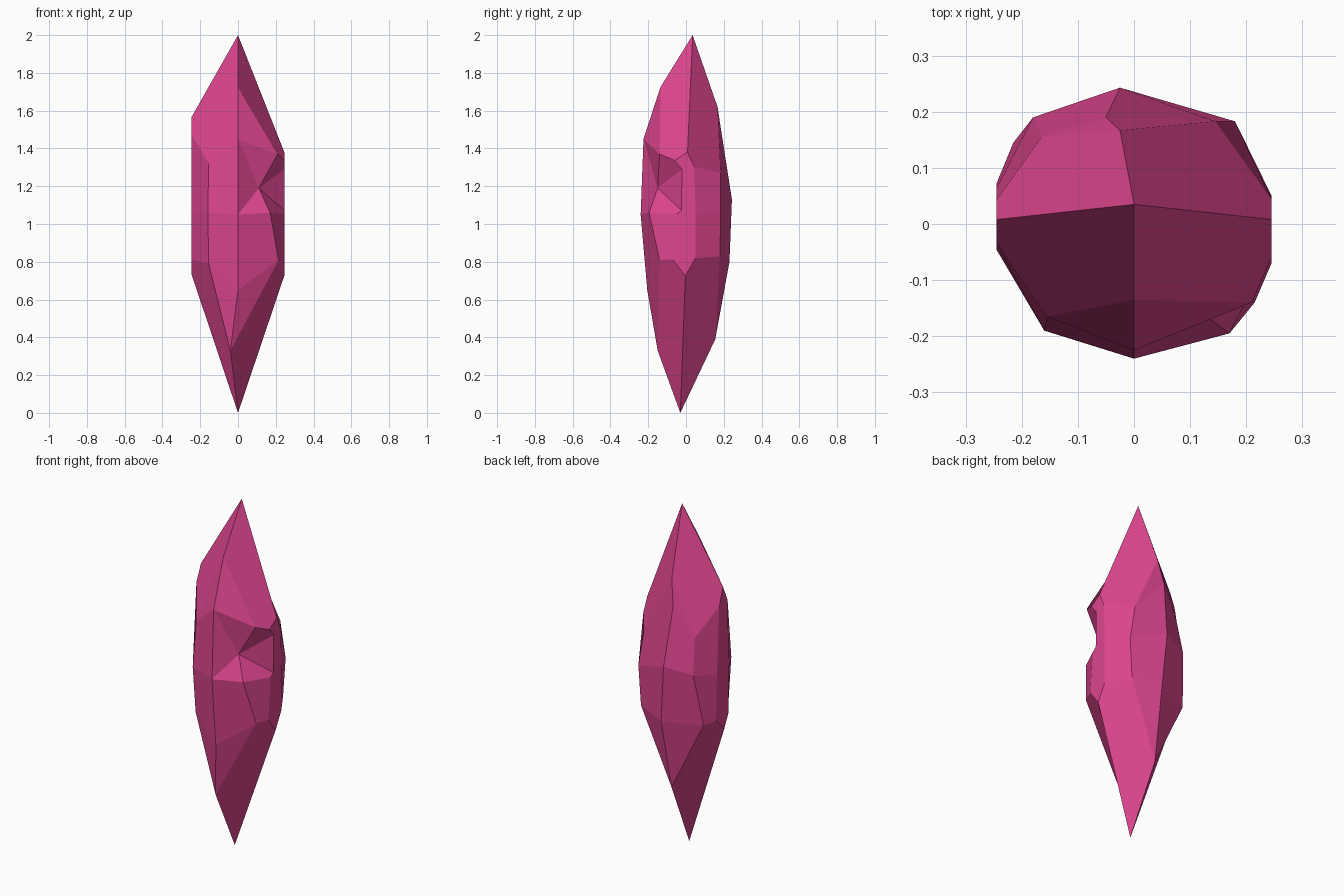
import bpy, bmesh
from mathutils import Vector

if "Cube" in bpy.data.objects:
    bpy.data.objects.remove(bpy.data.objects["Cube"])

pink = bpy.data.materials.new("crystal pink")
pink.diffuse_color = (0.72, 0.06, 0.27, 1)
pink.use_nodes = True
pink.node_tree.nodes["Principled BSDF"].inputs["Base Color"].default_value = pink.diffuse_color

# Facet corners, going round: front, front right, right, back right, back, back left, left, front left
upper = [(0, -.225, 1.45), (.21, -.14, 1.37), (.273, .005, 1.31), (.145, .183, 1.27),
         (-.05, .19, 1.47), (-.165, .155, 1.30), (-.272, .005, 1.52), (-.155, -.165, 1.32)]
middle = [(0, -.24, 1.05), (.17, -.195, 1.06), (.27, 0, 1.05), (.18, .183, 1.06),
          (-.025, .243, 1.13), (-.18, .19, 1.10), (-.275, .005, 1.06), (-.16, -.19, 1.06)]
lower = [(0, -.205, .65), (.215, -.14, .81), (.275, 0, .815), (.165, .18, .83),
         (0, .23, .80), (-.215, .145, .80), (-.275, 0, .82), (-.155, -.17, .79)]

bm = bmesh.new()
rings = [[bm.verts.new(p) for p in ring] for ring in (upper, middle, lower)]
dent = bm.verts.new((.11, -.15, 1.19))

# Body facets, with a chipped dent on the front right corner
for top, bottom in zip(rings, rings[1:]):
    for i in range(8):
        j = (i + 1) % 8
        a, b, c, d = top[i], top[j], bottom[j], bottom[i]
        if top is rings[0] and i == 0:
            for tri in ((a, b, dent), (a, dent, d), (dent, c, d)):
                bm.faces.new(tri)
        elif top is rings[0] and i == 1:
            for tri in ((a, b, dent), (dent, b, c), (dent, c, d)):
                bm.faces.new(tri)
        else:
            bm.faces.new((a, b, c, d))


def point(ring, tip, front, back):
    """Pointed end: a front and a back ridge running up to the tip."""
    tip = bm.verts.new(tip)
    for centre, pos in ((0, front), (4, back)):
        ridge = bm.verts.new(pos)
        for s in (1, -1):
            diag, side = ring[(centre + s) % 8], ring[(centre + 2 * s) % 8]
            bm.faces.new((ridge, ring[centre], diag))
            bm.faces.new((tip, ridge, diag, side))


point(rings[0], (0, .035, 2), (0, -.135, 1.725), (-.025, .167, 1.62))
point(rings[2], (0, -.03, 0), (-.04, -.15, .33), (-.015, .155, .39))
bmesh.ops.recalc_face_normals(bm, faces=bm.faces)

# Flat cuts on the left and right sides
for s in (1, -1):
    bmesh.ops.bisect_plane(bm, geom=bm.verts[:] + bm.edges[:] + bm.faces[:],
                           plane_co=Vector((s * .245, 0, 0)), plane_no=Vector((s, 0, 0)),
                           clear_outer=True)
    rim = [e for e in bm.edges if e.is_boundary]
    bmesh.ops.holes_fill(bm, edges=rim, sides=0)
bmesh.ops.recalc_face_normals(bm, faces=bm.faces)

mesh = bpy.data.meshes.new("crystal_shard")
bm.to_mesh(mesh)
bm.free()
mesh.materials.append(pink)
shard = bpy.data.objects.new("crystal_shard", mesh)
bpy.context.collection.objects.link(shard)
